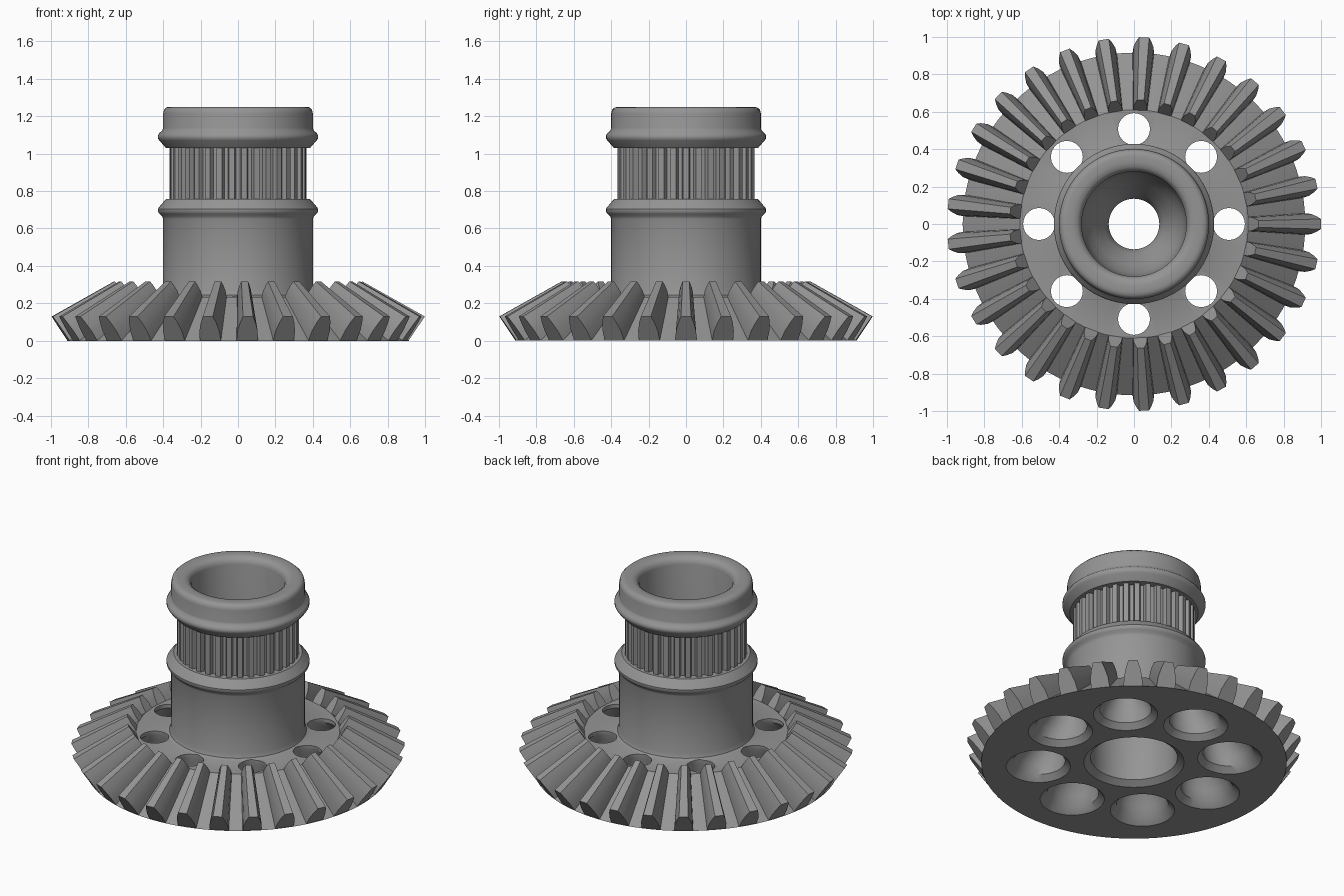
import bpy, bmesh, math
from mathutils import Vector, Matrix

if "Cube" in bpy.data.objects:
    bpy.data.objects.remove(bpy.data.objects["Cube"])

steel = bpy.data.materials.new("steel grey")
steel.diffuse_color = (0.3, 0.3, 0.3, 1)
steel.use_nodes = True
steel.node_tree.nodes["Principled BSDF"].inputs["Base Color"].default_value = steel.diffuse_color


def finish(name, bm, angle=35):
    bmesh.ops.recalc_face_normals(bm, faces=bm.faces)
    mesh = bpy.data.meshes.new(name)
    bm.to_mesh(mesh)
    bm.free()
    mesh.materials.append(steel)
    ob = bpy.data.objects.new(name, mesh)
    bpy.context.collection.objects.link(ob)
    smooth(ob, angle)
    return ob


def smooth(ob, angle):
    bpy.ops.object.select_all(action='DESELECT')
    ob.select_set(True)
    bpy.context.view_layer.objects.active = ob
    bpy.ops.object.shade_smooth_by_angle(angle=math.radians(angle))


def loft(bm, loops, closed=False):
    """Skin a list of equal point loops; cap the ends or join last to first."""
    rings = [[bm.verts.new(p) for p in loop] for loop in loops]
    n = len(rings[0])
    pairs = list(zip(rings, rings[1:])) + ([(rings[-1], rings[0])] if closed else [])
    for a, b in pairs:
        for i in range(n):
            j = (i + 1) % n
            bm.faces.new((a[i], a[j], b[j], b[i]))
    if not closed:
        bm.faces.new(rings[0])
        bm.faces.new(rings[-1])


def circle(r, z, cx=0, n=96):
    return [(cx + r * math.cos(math.tau * i / n), r * math.sin(math.tau * i / n), z)
            for i in range(n)]


# Turned body: flange, sleeve, collars and the waisted bore, as one closed profile
profile = [
    (0.30, 0), (0.915, 0), (0.61, 0.235), (0.43, 0.235), (0.41, 0.245), (0.40, 0.27),
    (0.40, 0.65), (0.405, 0.665), (0.42, 0.678), (0.428, 0.69), (0.428, 0.705),
    (0.42, 0.716), (0.385, 0.757), (0.335, 0.757),
    (0.335, 1.03), (0.385, 1.03), (0.42, 1.07), (0.428, 1.082), (0.428, 1.097),
    (0.42, 1.11), (0.405, 1.123), (0.40, 1.137), (0.40, 1.215), (0.395, 1.235),
    (0.382, 1.247), (0.365, 1.25), (0.33, 1.25), (0.305, 1.245), (0.287, 1.23),
    (0.28, 1.205), (0.275, 0.90), (0.26, 0.83), (0.22, 0.75), (0.16, 0.66),
    (0.135, 0.60), (0.135, 0.52), (0.18, 0.46), (0.23, 0.40), (0.26, 0.32), (0.26, 0.03)]
bm = bmesh.new()
loft(bm, [circle(r, z) for r, z in profile], closed=True)
body = finish("hub_body", bm)

# Eight flared lightening holes cut through the flange
bm = bmesh.new()
for k in range(8):
    start = len(bm.verts)
    loft(bm, [circle(r, z, c, 40) for r, z, c in (
        (0.225, -0.03, 0.58), (0.155, 0.035, 0.57), (0.145, 0.09, 0.55),
        (0.115, 0.16, 0.525), (0.085, 0.21, 0.507), (0.085, 0.30, 0.507))])
    bm.verts.ensure_lookup_table()
    bmesh.ops.rotate(bm, verts=bm.verts[start:], cent=(0, 0, 0),
                     matrix=Matrix.Rotation(k * math.tau / 8, 3, 'Z'))
cutter = finish("hole_cutter", bm)
cutter.hide_render = True
cut = body.modifiers.new("holes", 'BOOLEAN')
cut.operation, cut.solver, cut.object = 'DIFFERENCE', 'EXACT', cutter
bpy.context.view_layer.objects.active = body
bpy.ops.object.modifier_apply(modifier=cut.name)
bpy.data.objects.remove(cutter)
smooth(body, 35)

# Bevel teeth: one section scaled towards the cone apex, repeated around the flange
TEETH = 29
apex = Vector((0, 0, 0.69))
root, tip = Vector((0.91, 0, 0.0)), Vector((0.998, 0, 0.13))
half = [(0.0, 0.057), (0.4, 0.054), (0.75, 0.041), (1.0, 0.027)]
section = [root.lerp(tip, t) + Vector((0, w, 0)) for t, w in half]
section += [Vector((p.x, -p.y, p.z)) for p in reversed(section)]
bm = bmesh.new()
for k in range(TEETH):
    turn = Matrix.Rotation(k * math.tau / TEETH, 3, 'Z')
    loft(bm, [[turn @ (apex + (p - apex) * s) for p in section] for s in (1.0, 0.665)])
finish("bevel_teeth", bm, 25)

# Splined band between the collars
SPLINES = 34
outline = []
for k in range(SPLINES):
    for f, r in ((-0.34, 0.338), (-0.22, 0.366), (0.22, 0.366), (0.34, 0.338)):
        a = (k + f) * math.tau / SPLINES
        outline.append((r * math.cos(a), r * math.sin(a)))
bm = bmesh.new()
inner = [(x * 0.32 / math.hypot(x, y), y * 0.32 / math.hypot(x, y)) for x, y in outline]
loft(bm, [[(x, y, z) for x, y in ring] for ring, z in
          ((outline, 0.75), (outline, 1.04), (inner, 1.04), (inner, 0.75))], closed=True)
finish("spline_band", bm, 25)
